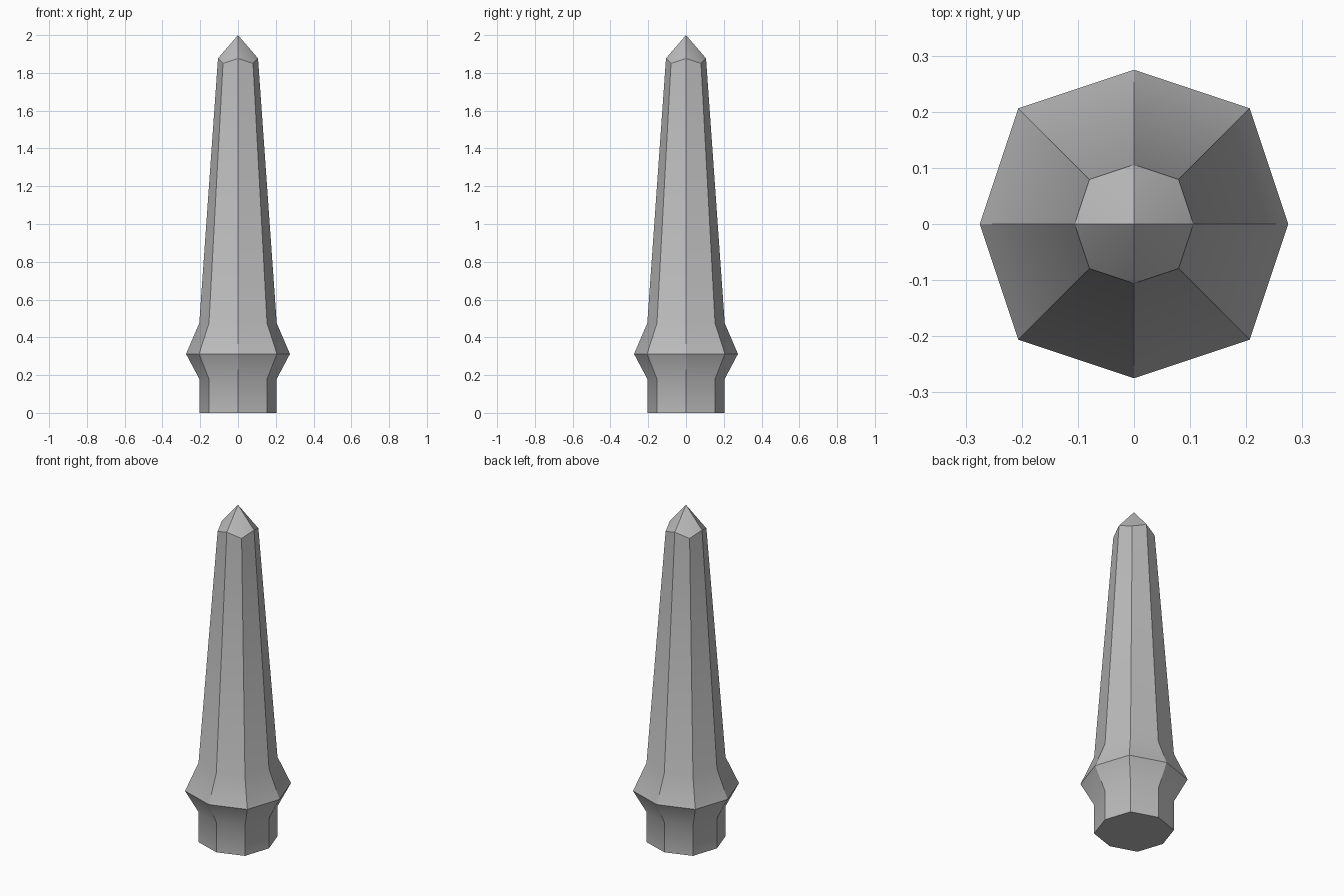
import bpy
import bmesh
import math

cube = bpy.data.objects.get("Cube")
if cube:
    bpy.data.objects.remove(cube, do_unlink=True)

stone = bpy.data.materials.new("grey stone")
stone.use_nodes = True
colour = (0.5, 0.5, 0.5, 1)
stone.diffuse_color = colour
stone.node_tree.nodes["Principled BSDF"].inputs["Base Color"].default_value = colour

# Profile: radius at the axis corners, height
PROFILE = [(0.205, 0), (0.205, 0.18), (0.275, 0.312), (0.205, 0.475), (0.106, 1.877)]
DIAGONAL = 1.06   # diagonal corners lie a little further out
TOP_DROP = 0.027  # diagonal corners dip below the tip's ridges


def ring(bm, radius, z, drop=0):
    verts = []
    for i in range(8):
        a = i * math.pi / 4
        r = radius * (DIAGONAL if i % 2 else 1)
        verts.append(bm.verts.new((r * math.cos(a), r * math.sin(a), z - drop * (i % 2))))
    return verts


# Tapered pillar with a flared collar
bm = bmesh.new()
rings = [ring(bm, r, z, TOP_DROP if z > 1 else 0) for r, z in PROFILE]
for low, high in zip(rings, rings[1:]):
    for i in range(8):
        j = (i + 1) % 8
        bm.faces.new((low[i], low[j], high[j], high[i]))
bm.faces.new(reversed(rings[0]))

# Pointed tip
apex = bm.verts.new((0, 0, 2))
for i in range(8):
    bm.faces.new((rings[-1][i], rings[-1][(i + 1) % 8], apex))

mesh = bpy.data.meshes.new("pointed_pillar")
bm.to_mesh(mesh)
bm.free()
mesh.materials.append(stone)
pillar = bpy.data.objects.new("pointed_pillar", mesh)
bpy.context.collection.objects.link(pillar)

# Soft bends, crisp corners
bpy.context.view_layer.objects.active = pillar
pillar.select_set(True)
bpy.ops.object.shade_smooth_by_angle(angle=math.radians(30))
